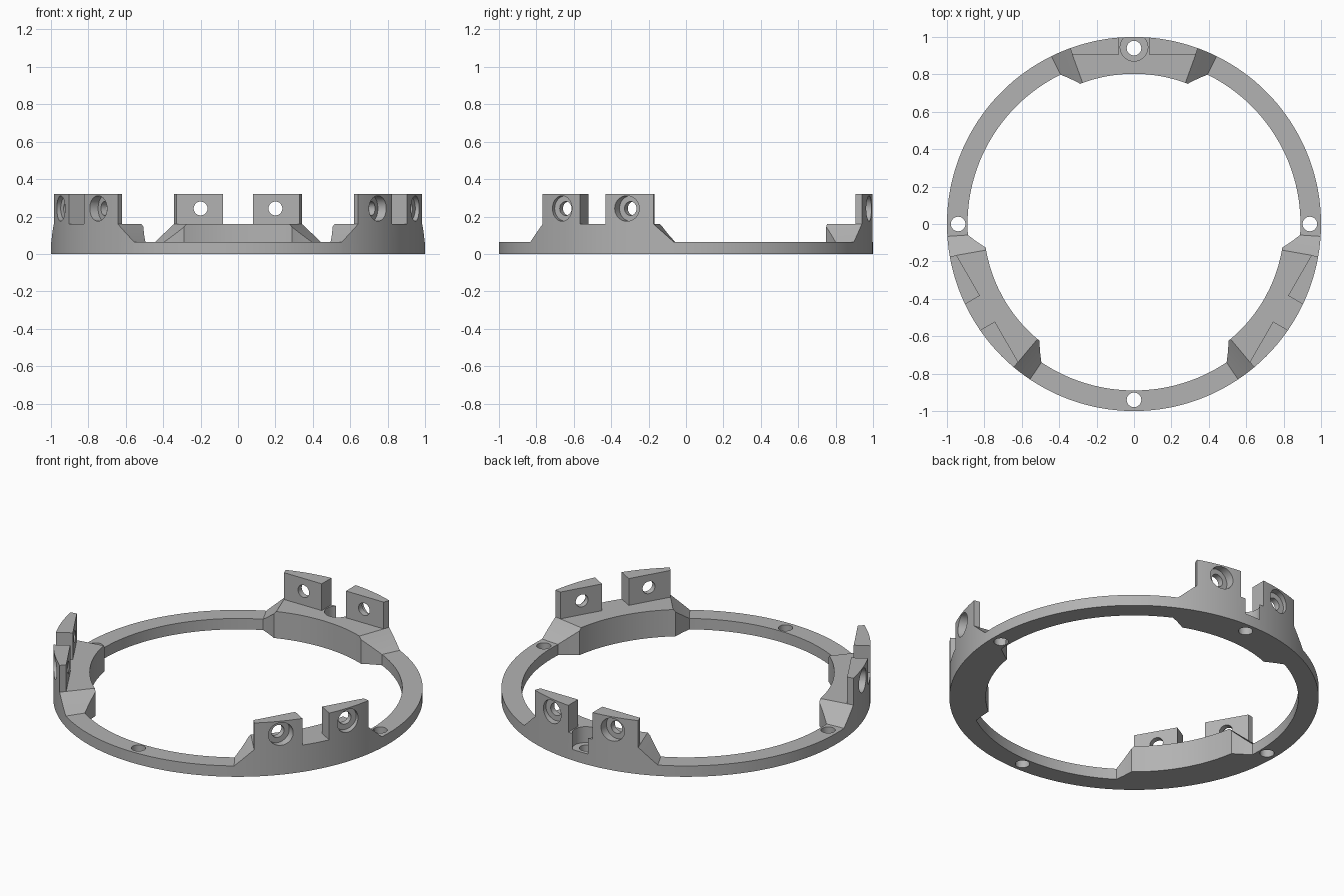
import bpy, bmesh
from math import sin, cos, asin, radians, degrees, pi
from mathutils import Matrix, Vector

if "Cube" in bpy.data.objects:
    bpy.data.objects.remove(bpy.data.objects["Cube"], do_unlink=True)

BASE_H, PAD_H, TAB_H = 0.065, 0.16, 0.32
RING_IN, PAD_IN, TAB_IN = 0.89, 0.803, 0.905
PAD_END, RAMP_END, GAP = 20, 26.2, 0.08
GAP_DEG = degrees(asin(GAP))

grey = bpy.data.materials.new("matte grey")
grey.use_nodes = True
colour = (0.45, 0.45, 0.45, 1)
grey.diffuse_color = colour
grey.node_tree.nodes["Principled BSDF"].inputs["Base Color"].default_value = colour


def make_object(name, bm):
    bmesh.ops.recalc_face_normals(bm, faces=bm.faces)
    mesh = bpy.data.meshes.new(name)
    bm.to_mesh(mesh)
    bm.free()
    mesh.materials.append(grey)
    obj = bpy.data.objects.new(name, mesh)
    bpy.context.collection.objects.link(obj)
    return obj


def polar(r, deg, z):
    return Vector((r * cos(radians(deg)), r * sin(radians(deg)), z))


def ramp(d, start, high, low):
    t = min(max((d - start) / (RAMP_END - start), 0), 1)
    return high + (low - high) * t


def combine(target, tool, operation):
    bpy.context.view_layer.objects.active = target
    mod = target.modifiers.new(operation, "BOOLEAN")
    mod.operation, mod.solver, mod.object = operation, "EXACT", tool
    bpy.ops.object.modifier_apply(modifier=mod.name)
    bpy.data.objects.remove(tool, do_unlink=True)


def cylinder(bm, radius, depth, matrix):
    bmesh.ops.create_cone(bm, cap_ends=True, segments=40, radius1=radius,
                          radius2=radius, depth=depth, matrix=matrix)


# Ring swept in angle, thickening into three raised pads with ramped ends
half = [0, 2, GAP_DEG] + list(range(6, 22)) + list(range(22, 60, 2)) + [RAMP_END]
half = sorted(set(half))
offsets = [-d for d in reversed(half) if d] + half + [60]
bm = bmesh.new()
loops = []
for axis in (90, 210, 330):
    for d in offsets:
        inner = ramp(abs(d), PAD_END + 1, PAD_IN, RING_IN)
        top = ramp(abs(d), PAD_END, PAD_H, BASE_H)
        section = ((inner, 0), (1, 0), (1, top), (inner, top))
        loops.append([bm.verts.new(polar(r, axis + d, z)) for r, z in section])
for a, b in zip(loops, loops[1:] + loops[:1]):
    for i in range(4):
        j = (i + 1) % 4
        bm.faces.new((a[i], a[j], b[j], b[i]))
ring = make_object("mounting_ring", bm)

# Upright tabs: flat inside, following the ring outside
bm = bmesh.new()
arc = [d for d in half if GAP_DEG <= d <= PAD_END]
for axis in (90, 210, 330):
    for side in (-1, 1):
        plan = [polar(1, axis + side * d, PAD_H) for d in arc]
        plan.append(polar(TAB_IN / cos(radians(PAD_END)), axis + side * PAD_END, PAD_H))
        spin = Matrix.Rotation(radians(axis - 90), 3, "Z")
        plan.append(spin @ Vector((-side * GAP, TAB_IN, PAD_H)))
        face = bm.faces.new([bm.verts.new(p) for p in plan])
        up = bmesh.ops.extrude_face_region(bm, geom=[face], use_keep_orig=True)
        bmesh.ops.translate(bm, vec=(0, 0, TAB_H - PAD_H),
                            verts=[v for v in up["geom"] if isinstance(v, bmesh.types.BMVert)])
combine(ring, make_object("tabs", bm), "UNION")

# Bolt holes through the tabs, then their counterbores from outside
for name, radius, start in (("bolt_holes", 0.037, 0.85), ("counterbores", 0.068, 0.94)):
    bm = bmesh.new()
    for axis in (90, 210, 330):
        for side in (-1, 1):
            place = Matrix.Translation((side * 0.2, (start + 1.1) / 2, 0.243))
            spin = Matrix.Rotation(radians(axis - 90), 4, "Z")
            cylinder(bm, radius, 1.1 - start, spin @ place @ Matrix.Rotation(pi / 2, 4, "X"))
    combine(ring, make_object(name, bm), "DIFFERENCE")

# Four vertical screw holes, and the round pocket above the rear one
bm = bmesh.new()
for deg in (0, 90, 180, 270):
    cylinder(bm, 0.039, 0.6, Matrix.Translation(polar(0.94, deg, 0)))
combine(ring, make_object("screw_holes", bm), "DIFFERENCE")
bm = bmesh.new()
cylinder(bm, 0.074, 0.4, Matrix.Translation((0, 0.945, BASE_H + 0.2)))
combine(ring, make_object("pocket", bm), "DIFFERENCE")

# Smooth curved walls, crisp edges
bpy.ops.object.select_all(action="DESELECT")
ring.select_set(True)
bpy.context.view_layer.objects.active = ring
bpy.ops.object.shade_smooth_by_angle(angle=radians(25))
